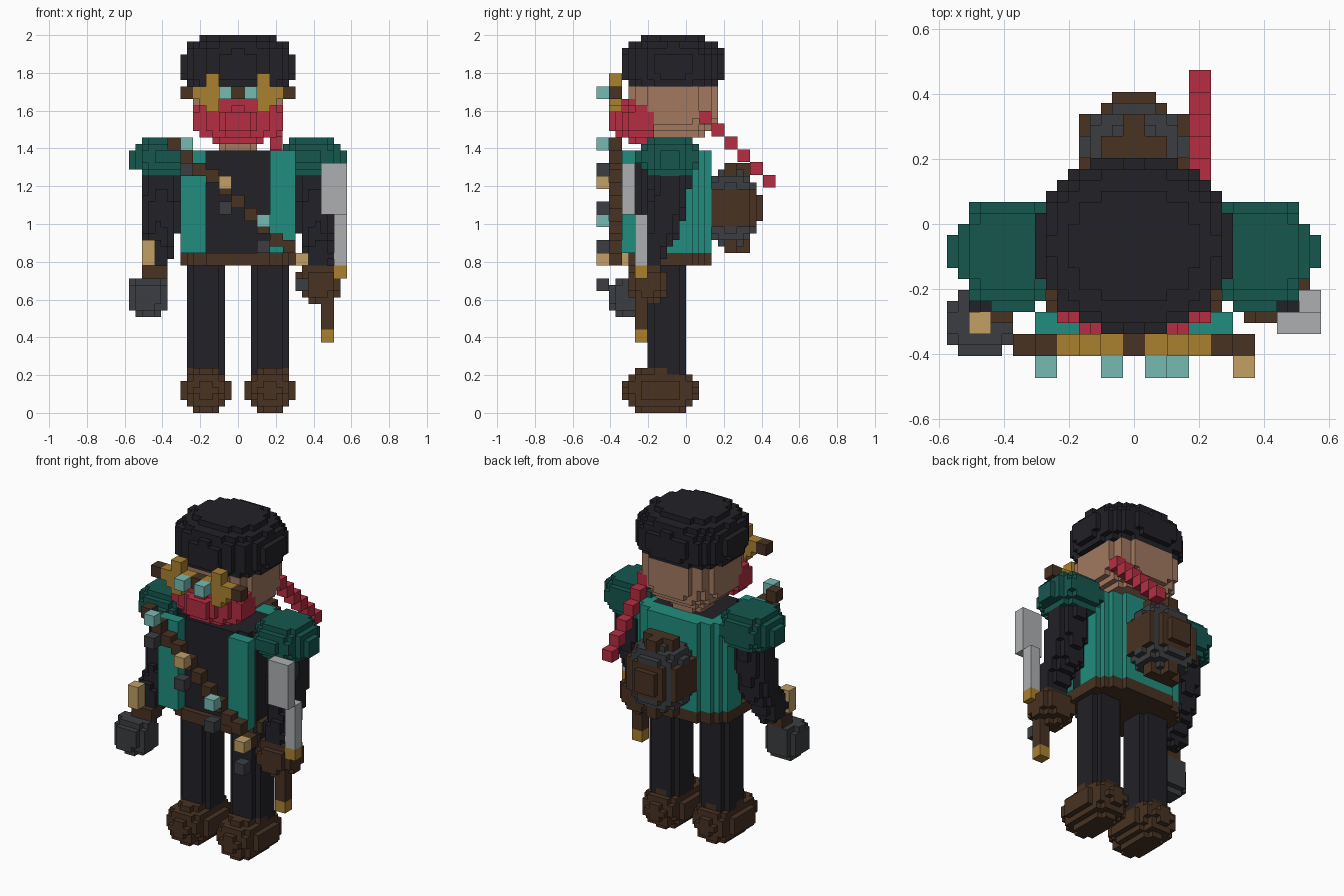
import bpy, bmesh, math
from mathutils import Vector

if "Cube" in bpy.data.objects:
    bpy.data.objects.remove(bpy.data.objects["Cube"])

U = 0.0339          # fine cell size
cells = {}          # (i, j, k) -> part name; later parts overwrite earlier ones
part_colour = {}

PAL = dict(dark=(.016, .015, .02), teal=(.015, .27, .21), deep=(.008, .095, .078),
           skin=(.36, .19, .115), red=(.46, .027, .055), brown=(.065, .032, .016),
           gold=(.40, .22, .03), tan=(.54, .35, .13), steel=(.42, .43, .44),
           grey=(.045, .048, .053), glass=(.18, .50, .45))


def fill(name, colour, lo, hi, test):
    """Claim every cell between lo and hi whose centre passes the test."""
    part_colour[name] = colour
    a = [round(v / U) for v in lo]
    b = [round(v / U) for v in hi]
    for i in range(a[0], b[0]):
        for j in range(a[1], b[1]):
            for k in range(max(0, a[2]), b[2]):
                if test((i + .5) * U, (j + .5) * U, (k + .5) * U):
                    cells[(i, j, k)] = name


def box(name, colour, x, y, z):
    x = sorted(x)
    fill(name, colour, (x[0], y[0], z[0]), (x[1], y[1], z[1]), lambda *p: True)


def ball(name, colour, c, r, p=2.0, cut=lambda x, y, z: True):
    fill(name, colour, [c[n] - r[n] for n in range(3)], [c[n] + r[n] for n in range(3)],
         lambda *q: sum(abs((q[n] - c[n]) / r[n]) ** p for n in range(3)) <= 1 and cut(*q))


def column(name, colour, c, r, z, p=2.0, cut=lambda x, y, z: True):
    fill(name, colour, (c[0] - r[0], c[1] - r[1], z[0]), (c[0] + r[0], c[1] + r[1], z[1]),
         lambda a, b, h: abs((a - c[0]) / r[0]) ** p + abs((b - c[1]) / r[1]) ** p <= 1
         and cut(a, b, h))


def limb(name, colour, a, b, r):
    a, b = Vector(a), Vector(b)

    def test(*q):
        t = max(0, min(1, (Vector(q) - a).dot(b - a) / (b - a).length_squared))
        return (Vector(q) - a.lerp(b, t)).length <= r
    fill(name, colour, [min(a[n], b[n]) - r - U for n in range(3)],
         [max(a[n], b[n]) + r + U for n in range(3)], test)


def cube(name, colour, x, y, z):
    h = U
    box(name, colour, (x - h, x + h), (y - h, y + h), (z - h, z + h))


# legs and shoes
for s, side in ((-1, "right"), (1, "left")):
    column(side + "_leg", "dark", (s * .17, -.102), (.104, .104), (.12, .83), 2.7)
    ball(side + "_shoe", "brown", (s * .17, -.135, .12), (.138, .206, .128), 2)

# torso: shirt, vest back, front panels, belt
column("shirt", "dark", (0, -.068), (.29, .204), (.78, 1.39), 2.8)
column("vest_back", "teal", (0, -.068), (.305, .204), (.84, 1.39), 2.5,
       lambda x, y, z: y > -.1 and (y > .03 or abs(x) > .2))
for s in (-1, 1):
    box("vest_panels", "teal", (s * .17, s * .305), (-.339, -.27), (.85, 1.39))
column("belt", "brown", (0, -.085), (.305, .22), (.79, .85), 2.8)

# head, neck, ears and cap
column("neck", "skin", (0, -.068), (.104, .104), (1.35, 1.5))
ball("head", "skin", (0, -.068, 1.67), (.239, .239, .235), 3)
for s in (-1, 1):
    box("ears", "skin", (s * .2, s * .237), (-.102, -.034), (1.6, 1.7))
ball("cap", "dark", (0, -.068, 1.84), (.306, .272, .17), 2.4,
     lambda x, y, z: z > 1.73 and (y > -.07 or (x / .306) ** 2 + ((y + .068) / .272) ** 2 < 1))

# face cloth with nose bump
ball("face_cloth", "red", (0, -.237, 1.545), (.24, .104, .115), 2.9)
box("face_cloth", "red", (-.105, .105), (-.34, -.27), (1.6, 1.67))
ball("face_cloth", "red", (0, -.33, 1.54), (.115, .08, .075), 2.3)

# goggles: plus-shaped frames and side arms
box("goggle_bridge", "brown", (-.034, .034), (-.405, -.34), (1.67, 1.73))
for s in (-1, 1):
    box("goggle_frames", "gold", (s * .034, s * .237), (-.405, -.34), (1.67, 1.73))
    box("goggle_frames", "gold", (s * .102, s * .17), (-.405, -.34), (1.6, 1.8))
    box("goggle_frames", "gold", (s * .136, s * .204), (-.405, -.34), (1.63, 1.7))
    box("goggle_arms", "brown", (s * .237, s * .305), (-.405, -.34), (1.67, 1.73))
    box("goggle_lenses", "glass", (s * .034, s * .102), (-.475, -.405), (1.67, 1.73))

# arms and stepped shoulder pads
for s, side in ((-1, "right"), (1, "left")):
    limb(side + "_arm", "dark", (s * .405, -.07, 1.28), (s * .41, -.12, 1.0), .102)
    limb(side + "_arm", "dark", (s * .41, -.12, 1.0), (s * .435, -.2, .83), .085)
    pad = side + "_shoulder_pad"
    ball(pad, "deep", (s * .39, -.085, 1.356), (.152, .16, .118), 2.7)
    box(pad, "deep", (s * .509, s * .576), (-.136, -.034), (1.29, 1.39))
    box(pad, "deep", (s * .305, s * .44), (-.271, -.2), (1.32, 1.39))

# right glove, wrist and cuff plate
box("right_wrist", "brown", (-.509, -.373), (-.305, -.2), (.71, .79))
ball("right_glove", "grey", (-.475, -.3, .62), (.106, .106, .106), 2.7)
box("cuff_plate", "tan", (-.509, -.44), (-.34, -.27), (.79, .92))

# left hand holding the blade
ball("left_hand", "brown", (.43, -.203, .69), (.12, .106, .106), 2.3)
box("handle", "brown", (.44, .509), (-.27, -.2), (.45, .68))
box("pommel", "gold", (.44, .509), (-.27, -.2), (.38, .45))
box("guard", "gold", (.509, .576), (-.27, -.2), (.72, .79))
box("blade", "steel", (.509, .576), (-.27, -.2), (.79, 1.06))
box("blade", "steel", (.44, .576), (-.34, -.27), (1.06, 1.32))

# round pack on the back with brown patches
ball("pack", "grey", (0, .237, 1.085), (.172, .142, .206), 2.5)
for s in (-1, 1):
    box("pack_patches", "brown", (s * .136, s * .17), (.135, .34), (.98, 1.2))
    z = 1.085 + s * .204
    box("pack_patches", "brown", (-.034, .034), (.2, .34), (z - .034, z + .034))
    box("pack_patches", "brown", (-.102, .102), (.2, .27), (z - .034, z + .034))
box("pack_patches", "brown", (-.102, .102), (.34, .375), (.98, 1.2))
box("pack_patches", "brown", (-.068, .068), (.375, .409), (1.02, 1.16))

# chest strap, with beads and a grey pendant under each bead
for n in range(11):
    cube("chest_strap", "brown", -.339 + n * .0678, -.373, 1.43 - n * .0625)
for x, z, c in ((-.271, 1.43, "glass"), (-.068, 1.225, "tan"),
                (.136, 1.02, "glass"), (.339, .815, "tan")):
    cube("beads_" + c, c, x, -.441, z)
    cube("pendants", "grey", x, -.441, z - .1356)


def emit(name, colour):
    """Turn one part's cells into a mesh made of its outer faces."""
    bm = bmesh.new()
    verts = {}
    for c in [c for c, n in cells.items() if n == name]:
        for ax in range(3):
            u, v = (ax + 1) % 3, (ax + 2) % 3
            for d in (0, 1):
                nb = list(c)
                nb[ax] += 2 * d - 1
                if cells.get(tuple(nb)) == name:
                    continue
                ring = []
                for du, dv in ((0, 0), (1, 0), (1, 1), (0, 1)):
                    q = list(c)
                    q[ax] += d
                    q[u] += du
                    q[v] += dv
                    q = tuple(q)
                    if q not in verts:
                        verts[q] = bm.verts.new([w * U for w in q])
                    ring.append(verts[q])
                bm.faces.new(ring if d else ring[::-1])
    finish(name, colour, bm)


mats = {}


def finish(name, colour, bm):
    me = bpy.data.meshes.new(name)
    bm.to_mesh(me)
    bm.free()
    if colour not in mats:
        mats[colour] = bpy.data.materials.new(colour)
        mats[colour].diffuse_color = (*PAL[colour], 1)
    me.materials.append(mats[colour])
    bpy.context.collection.objects.link(bpy.data.objects.new(name, me))


for part, col in part_colour.items():
    emit(part, col)

# cloth tail: a diagonal run of cubes behind the head
bm = bmesh.new()
for n in range(6):
    r = bmesh.ops.create_cube(bm, size=2 * U)
    bmesh.ops.translate(bm, verts=r["verts"], vec=(.203, .102 + n * .0678, 1.565 - n * .0678))
finish("cloth_tail", "red", bm)

for m in bpy.data.materials:
    if m.users and not m.is_grease_pencil:
        m.use_nodes = True
        m.node_tree.nodes["Principled BSDF"].inputs["Base Color"].default_value = m.diffuse_color
